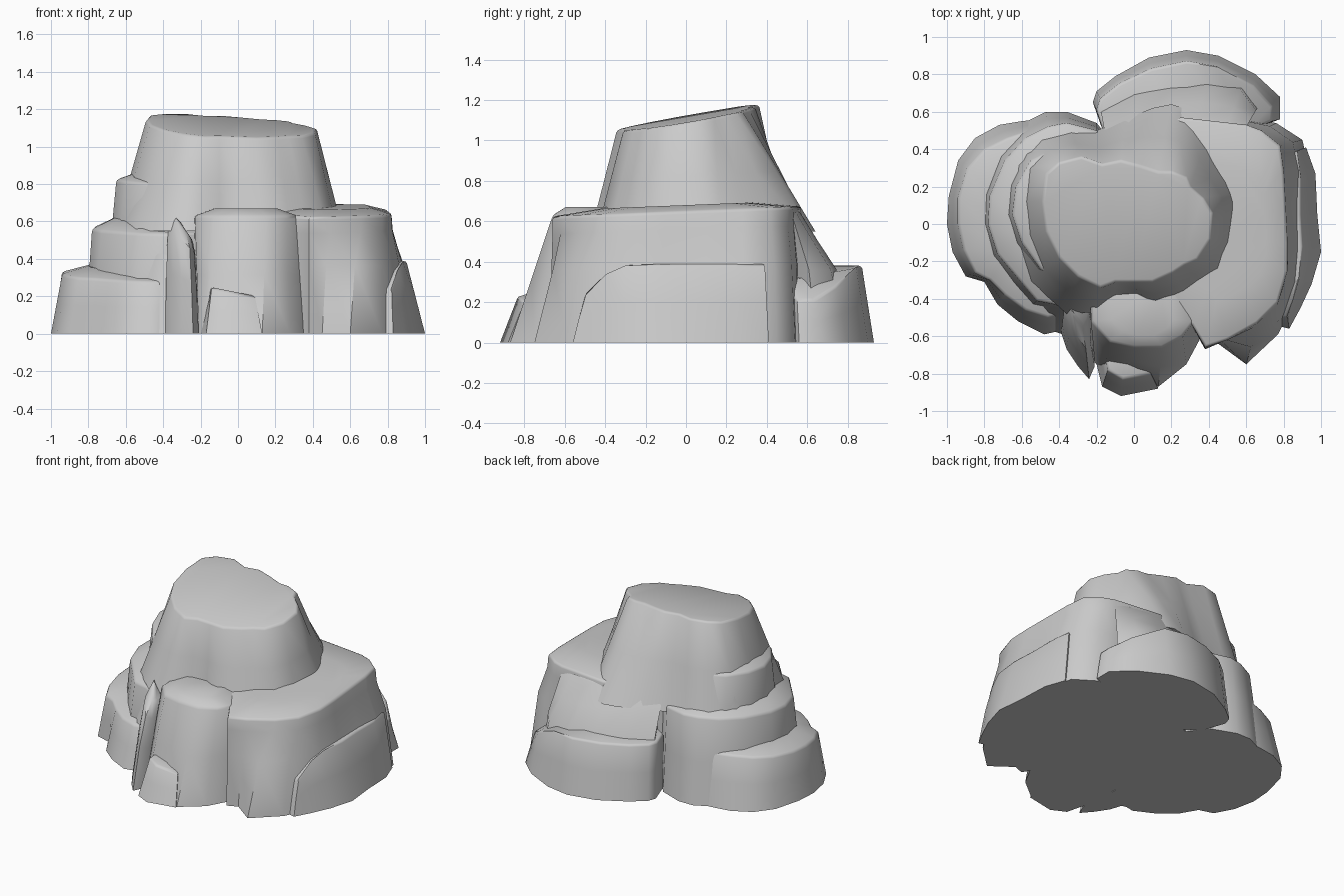
import bpy, bmesh, math
from mathutils import Vector

default_cube = bpy.data.objects.get("Cube")
if default_cube:
    bpy.data.objects.remove(default_cube, do_unlink=True)

stone = bpy.data.materials.new("grey_stone")
stone.use_nodes = True
stone.diffuse_color = (0.6, 0.6, 0.6, 1)
stone.node_tree.nodes["Principled BSDF"].inputs["Base Color"].default_value = stone.diffuse_color

STRAIGHT = [(0, 0), (0.5, 0.5), (1, 1)]
BULGED = [(0, 0), (0.3, 0.5), (0.6, 0.85), (1, 1)]
STEEP = [(0, 0), (0.42, 0.58), (0.93, 0.86), (1, 1)]
HOLLOW = [(0, 0), (0.12, 0.28), (0.57, 0.64), (1, 1)]


def rock(name, columns, height, core=(), floor=0.0, profile=STRAIGHT, dome=0.0):
    """Loft a block from its foot outline to its rim outline.
    columns: (foot x, foot y, rim x, rim y) in hundredths; core: buried corners;
    height(x, y): rim height; profile: (outline blend, height blend) of each ring."""
    columns = list(columns) + [(x, y, x, y) for x, y in core]
    bm = bmesh.new()
    rings = []
    for blend, rise in profile:
        ring = []
        for column in columns:
            foot, rim = Vector(column[:2]) / 100, Vector(column[2:]) / 100
            x, y = foot.lerp(rim, blend)
            z = floor + (height(*rim) - floor) * rise
            ring.append(bm.verts.new((x, y, z)))
        rings.append(ring)
    rim_verts = set(rings[-1])
    # raised inner ring makes the ledge slope gently outwards
    if dome:
        centre = sum((v.co for v in rings[-1]), Vector()) / len(columns)
        inner = [v.co.lerp(centre, 0.4) for v in rings[-1]]
        rings.append([bm.verts.new((p.x, p.y, p.z + dome)) for p in inner])
    for low, high in zip(rings, rings[1:]):
        for i in range(len(columns)):
            bm.faces.new((low[i - 1], low[i], high[i], high[i - 1]))
    bm.faces.new(rings[0])
    bm.faces.new(rings[-1])
    bmesh.ops.recalc_face_normals(bm, faces=bm.faces)
    # worn rim
    rim_edges = [e for e in bm.edges if rim_verts.issuperset(e.verts)]
    bmesh.ops.bevel(bm, geom=rim_edges, offset=0.015, segments=2, profile=0.5,
                    affect="EDGES", clamp_overlap=True)
    bmesh.ops.triangulate(bm, faces=[f for f in bm.faces if len(f.verts) > 4])
    mesh = bpy.data.meshes.new(name)
    bm.to_mesh(mesh)
    bm.free()
    mesh.materials.append(stone)
    block = bpy.data.objects.new(name, mesh)
    bpy.context.collection.objects.link(block)
    bpy.ops.object.select_all(action="DESELECT")
    block.select_set(True)
    bpy.context.view_layer.objects.active = block
    bpy.ops.object.shade_smooth_by_angle(angle=math.radians(45))


# Tall central peak with a slanted flat top
rock("peak", [
    (56, 8, 42, 6), (53, -10, 41, -8), (48, -25, 34, -19), (37, -32, 27, -22),
    (28, -38, 21, -26), (12, -44, 10, -31), (2, -39, 0, -31), (-10, -40, -10, -31),
    (-20, -47, -18, -34), (-36, -48, -30, -28), (-55, -31, -40, -18),
    (-64, -8, -47, -4), (-66, 12, -49, 12), (-63, 32, -47, 27), (-50, 46, -40, 33),
    (-34, 50, -28, 36), (-20, 50, -17, 32), (-5, 56, -7, 34), (10, 62, 4, 31),
    (20, 64, 13, 28), (29, 61, 20, 28), (42, 44, 28, 25), (51, 29, 30, 20),
    (56, 17, 37, 14),
], lambda x, y: 1.105 + 0.17 * y - 0.04 * x, floor=0.55)

# Broad shoulder wrapping the +x side
rock("left_shoulder", [
    (62, 56, 60, 53), (76, 54, 68, 50), (90, 45, 78, 42), (94, 28, 80, 28),
    (92, 10, 81, 10), (92, -15, 82, -10), (89, -35, 82, -25), (77, -59, 77, -42),
    (60, -75, 66, -53), (45, -64, 50, -62), (38, -67, 38, -66), (33, -58, 31, -54),
], lambda x, y: 0.65 + 0.04 * y, core=[(-10, -30), (-10, 40), (25, 57)],
    profile=STEEP, dome=0.03)

# Low ledge outside the shoulder, dropping away at the front
rock("left_ledge", [
    (92, 41, 87, 39), (97, 27, 89, 24), (98, 5, 89, 5), (100, -15, 90, -12),
    (95, -32, 88, -30), (89, -45, 85, -40), (83, -56, 82, -50), (79, -55, 78, -50),
], lambda x, y: 0.39 - 1.1 * max(0, -0.36 - y), core=[(60, -20), (60, 30)])

# Front buttress, its toe and the thin fin beside it
rock("front_buttress", [
    (35, -62, 32, -52), (28, -75, 26, -60), (13, -87, 15, -66), (-5, -80, 0, -66),
    (-16, -80, -13, -63), (-21, -74, -23, -52),
], lambda x, y: 0.63, core=[(-24, -20), (20, -20)], dome=0.04)

rock("front_toe", [
    (13, -88, 9, -80), (-7, -92, -6, -83), (-17, -87, -14, -78), (-20, -75, -15, -68),
], lambda x, y: 0.22 - 0.2 * x, core=[(0, -50)])

rock("front_fin", [
    (-21, -62, -24, -48), (-21, -76, -25, -54), (-24, -83, -27, -55),
    (-30, -76, -31, -49), (-36, -67, -33, -46), (-39, -58, -37, -42),
], lambda x, y: 0.63 - 1.5 * abs(x + 0.33), core=[(-25, -30)], profile=BULGED)

# Three stepped tiers on the -x side
rock("lower_tier", [
    (-22, 50, -22, 48), (-40, 57, -40, 50), (-60, 55, -56, 50), (-72, 53, -68, 46),
    (-85, 46, -80, 40), (-94, 34, -89, 30), (-99, 15, -94, 14), (-100, 0, -94, 0),
    (-97, -15, -91, -14), (-90, -28, -85, -26), (-80, -31, -77, -30),
    (-73, -43, -69, -38), (-62, -52, -58, -46), (-48, -59, -46, -50),
    (-39, -57, -38, -48),
], lambda x, y: 0.32 + 0.08 * y, core=[(0, -30), (0, 30)], dome=0.04)

rock("middle_tier", [
    (-20, 54, -20, 50), (-36, 60, -36, 54), (-47, 60, -46, 52), (-61, 53, -58, 46),
    (-74, 40, -69, 34), (-82, 18, -77, 15), (-82, 0, -78, 0), (-78, -18, -73, -16),
    (-68, -33, -62, -29), (-56, -45, -52, -41), (-45, -47, -42, -43),
    (-36, -54, -36, -46),
], lambda x, y: 0.56 + 0.06 * y, core=[(0, -30), (0, 30)], dome=0.06)

rock("upper_tier", [
    (-38, 48, -34, 38), (-48, 49, -45, 39), (-60, 42, -55, 34), (-69, 22, -63, 20),
    (-70, 5, -65, 5), (-66, -10, -60, -10), (-56, -28, -50, -24), (-41, -42, -36, -32),
], lambda x, y: 0.82 + 0.06 * y, core=[(-10, -20), (-10, 25)], floor=0.3, dome=0.03)

# Slope where the tiers die out behind the fin
rock("front_tier_slope", [
    (-35, -60, -31, -40), (-41, -58, -35, -38), (-49, -56, -40, -34),
    (-57, -47, -46, -28),
], lambda x, y: 0.74, core=[(-30, -20)])

# Rear ledge and the hollow slope running down to it
rock("back_ledge", [
    (78, 56, 74, 55), (78, 68, 74, 63), (65, 80, 64, 74), (45, 90, 45, 84),
    (28, 93, 28, 87), (8, 89, 9, 83), (-10, 79, -8, 75), (-20, 71, -18, 67),
    (-22, 65, -20, 61),
], lambda x, y: 0.38 - 0.7 * max(0, x - 0.5), core=[(-16, 48), (30, 20), (62, 50)])

rock("back_slope", [
    (66, 62, 60, 52), (58, 74, 50, 54), (40, 77, 33, 56), (20, 76, 20, 55),
    (0, 72, 2, 47), (-18, 62, -14, 40),
], lambda x, y: 0.65 + 0.4 * max(0, 0.25 - x), core=[(0, 30), (25, 40)],
    floor=0.25, profile=HOLLOW)
